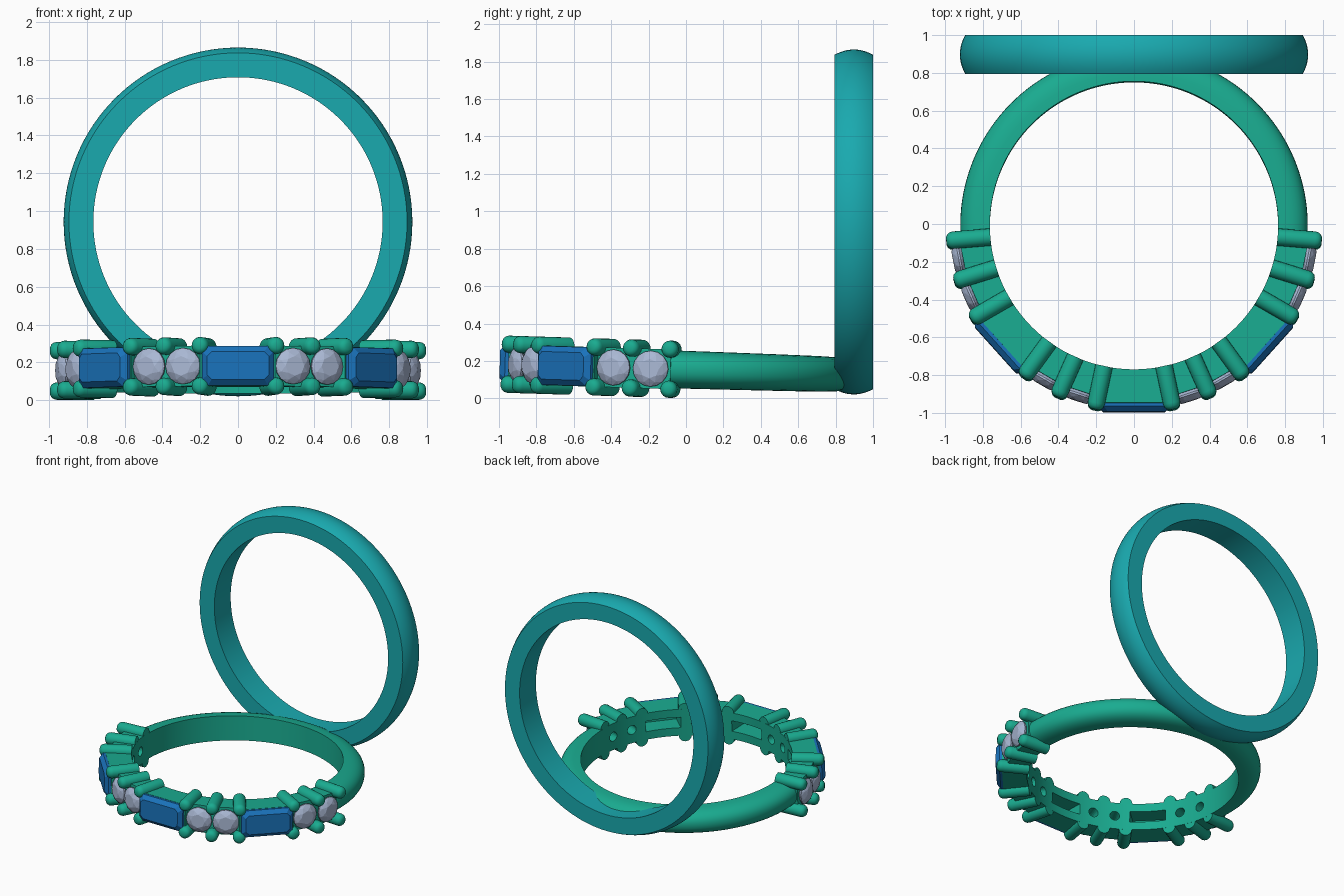
import bpy, bmesh, math
from mathutils import Matrix, Vector

if "Cube" in bpy.data.objects:
    bpy.data.objects.remove(bpy.data.objects["Cube"])

def material(name, rgb):
    m = bpy.data.materials.new(name)
    m.diffuse_color = (*rgb, 1)
    m.use_nodes = True
    m.node_tree.nodes["Principled BSDF"].inputs["Base Color"].default_value = m.diffuse_color
    return m

TEAL = material("teal_metal", (0.01, 0.40, 0.43))
GREEN = material("green_metal", (0.01, 0.41, 0.28))
BLUE = material("blue_gem", (0.01, 0.17, 0.50))
CLEAR = material("clear_gem", (0.40, 0.48, 0.66))

def add(name, mesh, mat, matrix, smooth=None):
    o = bpy.data.objects.new(name, mesh)
    bpy.context.collection.objects.link(o)
    o.matrix_world = matrix
    if mat and not mesh.materials:
        mesh.materials.append(mat)
    if smooth:
        bpy.ops.object.select_all(action='DESELECT')
        o.select_set(True)
        bpy.context.view_layer.objects.active = o
        bpy.ops.object.shade_smooth_by_angle(angle=math.radians(smooth))
    return o

def finish(bm, name):
    bmesh.ops.recalc_face_normals(bm, faces=bm.faces)
    me = bpy.data.meshes.new(name)
    bm.to_mesh(me)
    bm.free()
    return me

def sweep(name, profile, angles, closed):
    """Sweep (radius, z) profiles about z; angle 0 points to -y."""
    bm = bmesh.new()
    rings = [[bm.verts.new((r * math.sin(a), -r * math.cos(a), z)) for r, z in profile(a)]
             for a in angles]
    n, count = len(rings[0]), len(rings)
    for i in range(count if closed else count - 1):
        p, q = rings[i], rings[(i + 1) % count]
        for j in range(n):
            k = (j + 1) % n
            bm.faces.new((p[j], p[k], q[k], q[j]))
    if not closed:
        bm.faces.new(rings[0])
        bm.faces.new(rings[-1])
    return finish(bm, name)

def hull(name, points):
    """Convex solid around points."""
    bm = bmesh.new()
    for p in points:
        bm.verts.new(p)
    bmesh.ops.convex_hull(bm, input=bm.verts[:])
    bmesh.ops.dissolve_limit(bm, angle_limit=0.01, verts=bm.verts[:], edges=bm.edges[:])
    return finish(bm, name)

def circle(n, radius, r, phase=0.0):
    return [(radius * math.cos(2 * math.pi * (i + phase) / n), -r,
             radius * math.sin(2 * math.pi * (i + phase) / n)) for i in range(n)]

def octagon(hx, hz, cut, r):
    return [(sx * x, -r, sz * z) for sx in (-1, 1) for sz in (-1, 1)
            for x, z in ((hx - cut, hz), (hx, hz - cut))]

rad = math.radians
BASE = Matrix.Translation((0, -0.01, 0.153)) @ Matrix.Rotation(-0.031, 4, 'X')

def spot(deg, z=0.0):
    return BASE @ Matrix.Rotation(rad(deg), 4, 'Z') @ Matrix.Translation((0, 0, z))

# plain upright ring with a shallow domed outside
def plain_profile(a):
    dome = [(0.922 - 0.028 * (t / 6) ** 2, 0.1025 * t / 6) for t in range(-6, 7)]
    return [(0.765, -0.1025)] + dome + [(0.765, 0.1025)]

add("plain_ring", sweep("plain_ring", plain_profile, [2 * math.pi * i / 128 for i in range(128)], True),
    TEAL, Matrix.Translation((0, 0.8975, 0.943)) @ Matrix.Rotation(math.pi / 2, 4, 'X'), 30)

# half-round shank at the back, slightly slimmer toward the rear
def shank_profile(a):
    h = 0.093 + 0.008 * abs(math.cos(a / 2)) * 1.4
    out = []
    for i in range(17):
        t = -math.pi / 2 + math.pi * i / 16
        c, s = math.cos(t), math.sin(t)
        out.append((0.763 + 0.157 * max(c, 0) ** 0.75, h * math.copysign(abs(s) ** 0.9, s)))
    return out

add("shank", sweep("shank", shank_profile, [rad(84 + 192 * i / 80) for i in range(81)], False),
    GREEN, BASE, 40)

# gem layout around the front
EMERALDS = [-48, 0, 48]
ROUNDS = [s * d for s in (-1, 1) for d in (18, 30, 66.3, 79)]
PRONGS = [s * d for s in (-1, 1) for d in (12, 24, 36, 60, 72.7, 85.3)]

# gallery holding the gems: curved inside, flat seats outside
def gallery_profile(a):
    d = math.degrees(a)
    e = min(EMERALDS, key=lambda c: abs(c - d))
    if abs(e - d) <= 12.01:
        r = 0.94 / math.cos(rad(d - e))
    else:
        c = min(ROUNDS, key=lambda c: abs(c - d))
        r = 0.922 / math.cos(rad(d - c))
    return [(0.763, -0.106), (r, -0.106), (r, 0.106), (0.763, 0.106)]

steps = sorted([1.5 * i for i in range(-57, 58)] + [s + d for s in (-12, 12, -36, 36, -60, 60) for d in (0.1,)])
gallery = add("gallery", sweep("gallery", gallery_profile, [rad(d) for d in steps], False), GREEN, BASE)

# openings on the inside under each gem
slot = [(x, -r, z) for x in (-0.13, 0.13) for r in (0.68, 0.90) for z in (-0.042, 0.042)]
hole = circle(20, 0.036, 0.68) + circle(20, 0.036, 0.90)
bm = bmesh.new()
for degs, pts in ((EMERALDS, slot), (ROUNDS, hole)):
    me = hull("opening", pts)
    for d in degs:
        me2 = me.copy()
        me2.transform(Matrix.Rotation(rad(d), 4, 'Z'))
        bm.from_mesh(me2)
cutter = add("opening_cutter", finish(bm, "opening_cutter"), None, BASE)
cutter.hide_render = True
mod = gallery.modifiers.new("openings", 'BOOLEAN')
mod.operation, mod.solver, mod.object = 'DIFFERENCE', 'EXACT', cutter
bpy.ops.object.select_all(action='DESELECT')
gallery.select_set(True)
bpy.context.view_layer.objects.active = gallery
bpy.ops.object.modifier_apply(modifier=mod.name)
bpy.ops.object.shade_smooth_by_angle(angle=rad(15))
bpy.data.objects.remove(cutter)

# prongs: round-tipped radial rods above and below the gallery
rod = []
for radius, r in ((0.046, 0.763), (0.046, 0.962), (0.042, 0.978), (0.033, 0.990), (0.018, 0.997)):
    rod += circle(20, radius, r)
prong = hull("prong", rod)
for i, d in enumerate(PRONGS):
    for side, z in (("upper", 0.107), ("lower", -0.107)):
        add(f"{side}_prong_{i + 1}", prong, GREEN, spot(d, z), 40)

# step-cut rectangular gems
step_gem = hull("step_gem", octagon(0.12, 0.04, 0.02, 0.905) + octagon(0.19, 0.104, 0.03, 0.935)
                + octagon(0.19, 0.104, 0.03, 0.958) + octagon(0.163, 0.074, 0.024, 0.986))
for i, d in enumerate(EMERALDS):
    add(f"rectangular_gem_{i + 1}", step_gem, BLUE, spot(d))

# brilliant-cut round gems
brilliant = hull("brilliant", circle(16, 0.06, 0.905) + circle(16, 0.096, 0.935)
                 + circle(16, 0.096, 0.945) + circle(8, 0.078, 0.962, 0.5) + circle(8, 0.052, 0.975))
for i, d in enumerate(ROUNDS):
    add(f"round_gem_{i + 1}", brilliant, CLEAR, spot(d))
